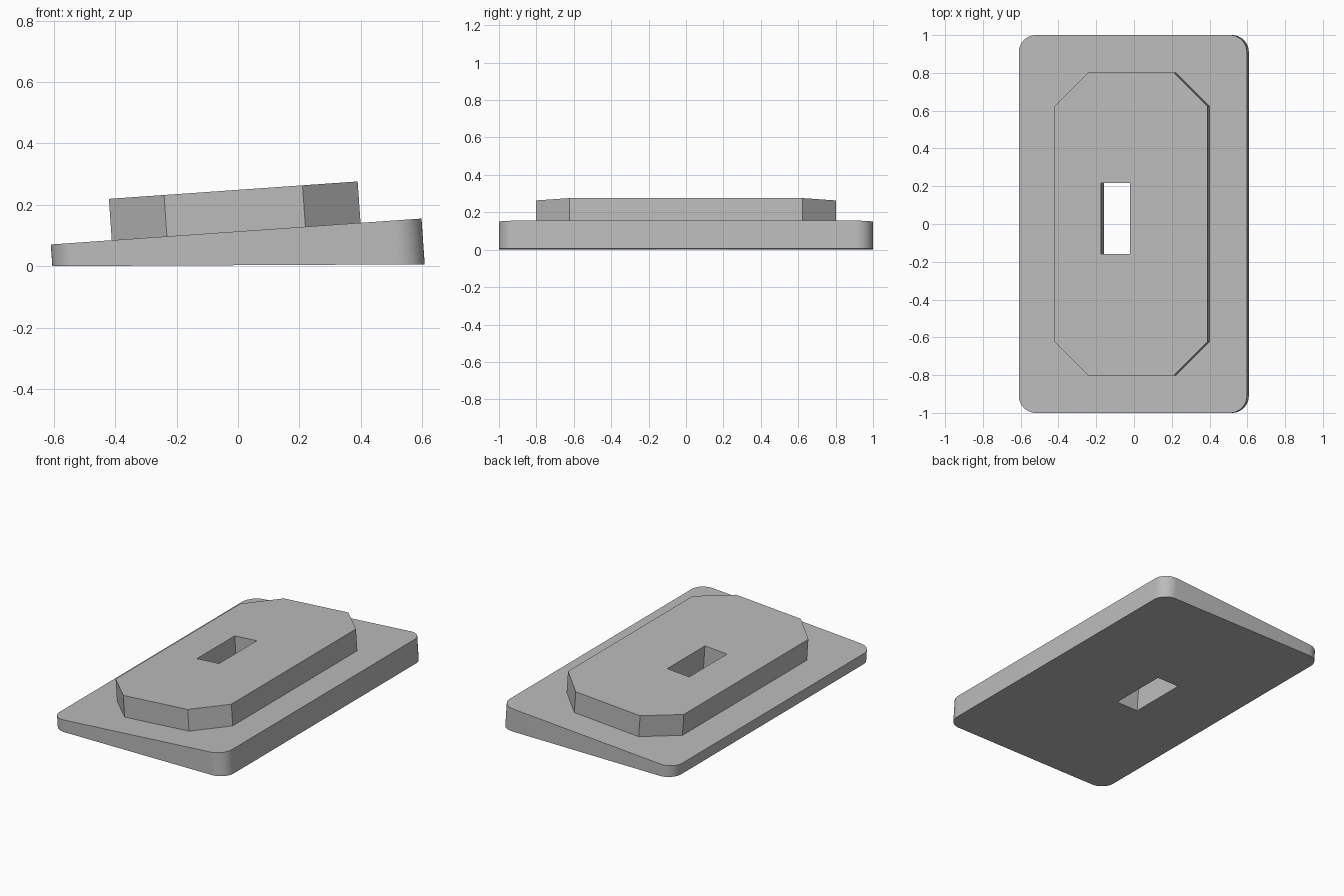
import bpy, bmesh, math
from mathutils import Matrix

cube = bpy.data.objects.get("Cube")
if cube:
    bpy.data.objects.remove(cube, do_unlink=True)

grey = bpy.data.materials.new("plain grey")
grey.use_nodes = True
COLOUR = (0.5, 0.5, 0.5, 1)
grey.diffuse_color = COLOUR
grey.node_tree.nodes["Principled BSDF"].inputs["Base Color"].default_value = COLOUR

# Everything is extruded square to the sloping top of the base
TILT = Matrix.Translation((-0.006, 0, 0.113)) @ Matrix.Rotation(math.radians(-4), 4, 'Y')


def prism(name, outline, bottom, top):
    """Extrude an outline; bottom and top give the height at each x."""
    bm = bmesh.new()
    low = [bm.verts.new((x, y, bottom(x))) for x, y in outline]
    high = [bm.verts.new((x, y, top(x))) for x, y in outline]
    bm.faces.new(low[::-1])
    bm.faces.new(high)
    for i in range(len(outline)):
        j = (i + 1) % len(outline)
        bm.faces.new((low[i], low[j], high[j], high[i]))
    bmesh.ops.transform(bm, matrix=TILT, verts=bm.verts)
    mesh = bpy.data.meshes.new(name)
    bm.to_mesh(mesh)
    bm.free()
    mesh.materials.append(grey)
    obj = bpy.data.objects.new(name, mesh)
    bpy.context.collection.objects.link(obj)
    return obj


def corner_outline(hx, hy, r, steps, cut=False):
    """Rectangle with rounded corners, or straight cut ones."""
    pts = []
    for k, (sx, sy) in enumerate(((1, 1), (-1, 1), (-1, -1), (1, -1))):
        for i in range(steps + 1):
            a = math.pi / 2 * (k + i / steps)
            pts.append((sx * (hx - r) + r * math.cos(a), sy * (hy - r) + r * math.sin(a)))
    return pts


# Wedge base with rounded corners and raised plinth with cut corners
base = prism("wedge_base", corner_outline(0.605, 1.0, 0.09, 12),
             lambda x: -0.11 - 0.065 * x, lambda x: 0)
plinth = prism("raised_plinth", corner_outline(0.406, 0.803, 0.18, 1),
               lambda x: -0.01, lambda x: 0.135)

# Slot right through
slot = prism("slot_cutter", [(-0.16, -0.16), (-0.005, -0.16), (-0.005, 0.217), (-0.16, 0.217)],
             lambda x: -0.4, lambda x: 0.4)
slot.hide_render = True
slot.hide_viewport = True


def boolean(target, other, operation):
    mod = target.modifiers.new(operation.title(), 'BOOLEAN')
    mod.operation = operation
    mod.solver = 'EXACT'
    mod.object = other


boolean(base, plinth, 'UNION')
boolean(base, slot, 'DIFFERENCE')

# Bake the cuts, then drop the helpers
depsgraph = bpy.context.evaluated_depsgraph_get()
result = bpy.data.meshes.new_from_object(base.evaluated_get(depsgraph))
base.modifiers.clear()
base.data = result
base.name = "wedge_base_with_plinth"
for helper in (plinth, slot):
    bpy.data.objects.remove(helper, do_unlink=True)

bpy.ops.object.select_all(action='DESELECT')
base.select_set(True)
bpy.context.view_layer.objects.active = base
bpy.ops.object.shade_smooth_by_angle(angle=math.radians(30))
